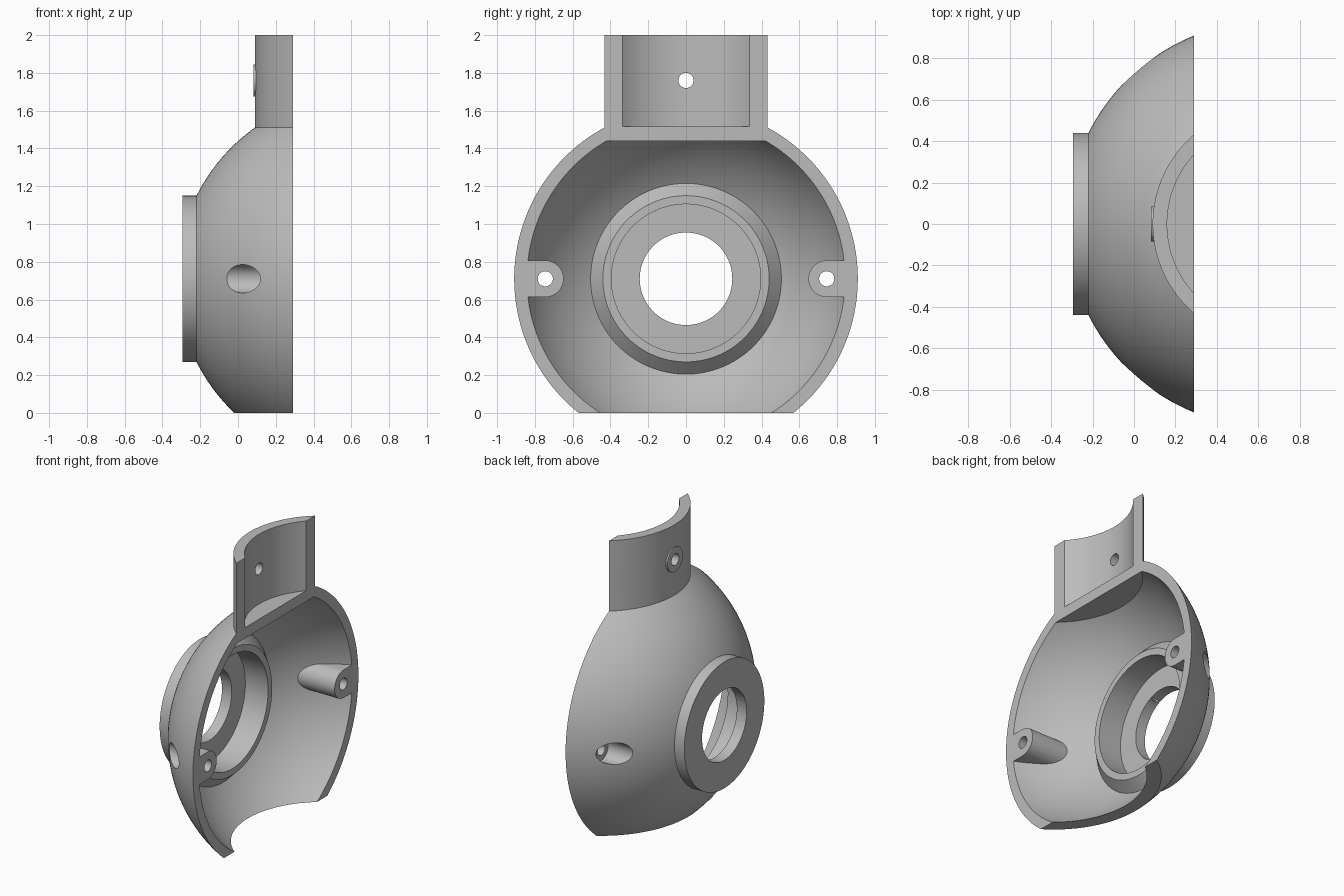
import bpy, bmesh
from math import sin, cos, acos, asin, pi, sqrt
from mathutils import Vector

cube = bpy.data.objects.get("Cube")
if cube:
    bpy.data.objects.remove(cube, do_unlink=True)

CX, CZ = 0.657, 0.71          # sphere / neck axis x, dome axis height
R_OUT, R_IN = 0.981, 0.919    # dome radii
FACE = 0.29                   # open mating plane

grey = bpy.data.materials.new("grey plastic")
grey.use_nodes = True
grey.diffuse_color = (0.5, 0.5, 0.5, 1)
grey.node_tree.nodes["Principled BSDF"].inputs["Base Color"].default_value = (0.5, 0.5, 0.5, 1)


def finish(bm, name):
    bmesh.ops.recalc_face_normals(bm, faces=bm.faces)
    me = bpy.data.meshes.new(name)
    bm.to_mesh(me)
    bm.free()
    me.materials.append(grey)
    ob = bpy.data.objects.new(name, me)
    bpy.context.collection.objects.link(ob)
    return ob


def lathe(name, profile, steps=128):
    """Revolve (x, radius) points around the dome axis."""
    bm = bmesh.new()
    vs = [bm.verts.new((x, 0, CZ + r)) for x, r in profile]
    es = [bm.edges.new(p) for p in zip(vs, vs[1:])]
    bmesh.ops.spin(bm, geom=vs + es, cent=(0, 0, CZ), axis=(1, 0, 0),
                   angle=2 * pi, steps=steps, use_merge=True)
    bmesh.ops.remove_doubles(bm, verts=bm.verts, dist=1e-5)
    return finish(bm, name)


def prism(name, points, direction):
    """Extrude a flat outline along a direction."""
    bm = bmesh.new()
    face = bm.faces.new([bm.verts.new(p) for p in points])
    new = bmesh.ops.extrude_face_region(bm, geom=[face])["geom"]
    bmesh.ops.translate(bm, vec=Vector(direction),
                        verts=[v for v in new if isinstance(v, bmesh.types.BMVert)])
    return finish(bm, name)


def rod(name, y, z, r, x0, x1, n=48):
    pts = [(x0, y + r * cos(2 * pi * i / n), z + r * sin(2 * pi * i / n)) for i in range(n)]
    return prism(name, pts, (x1 - x0, 0, 0))


def slab(name, z0, z1):
    pts = [(-2, -2, z0), (2, -2, z0), (2, 2, z0), (-2, 2, z0)]
    return prism(name, pts, (0, 0, z1 - z0))


def combine(target, tool, operation):
    """Apply a boolean and discard the tool."""
    tool.hide_render = True
    mod = target.modifiers.new("cut", "BOOLEAN")
    mod.operation, mod.solver, mod.object = operation, "EXACT", tool
    bpy.context.view_layer.update()
    result = bpy.data.meshes.new_from_object(
        target.evaluated_get(bpy.context.evaluated_depsgraph_get()))
    target.modifiers.clear()
    target.data = result
    bpy.data.objects.remove(tool, do_unlink=True)


def dome_arc(radius, x_start, r_end, n=28):
    """Sphere section from a given x down to a given ring radius."""
    a0, a1 = acos((CX - x_start) / radius), asin(r_end / radius)
    return [(CX - radius * cos(a), radius * sin(a))
            for a in (a0 + (a1 - a0) * i / n for i in range(n + 1))]


# Dome with the round front collar, trimmed flat at foot and neck
housing = lathe("housing_shell",
                [(FACE, 0)] + dome_arc(R_OUT, FACE, 0.44) + [(-0.295, 0.44), (-0.295, 0)])
combine(housing, slab("trim", 0, 1.515), "INTERSECT")

# Cavity, leaving the raised bearing seat, the flat ceiling and the screw bosses
cavity = lathe("cavity", [(0.4, 0)] + dome_arc(R_IN, 0.4, 0.505) +
               [(-0.045, 0.44), (-0.045, 0.395), (-0.22, 0.395), (-0.22, 0)])
combine(cavity, slab("ceiling", -1, 1.44), "INTERSECT")
for s in (-1, 1):
    b = 0.097
    outline = [(-0.4, s * (0.745 - b * cos(a)), CZ + b * sin(a))
               for a in (pi * (i / 24 - 0.5) for i in range(25))]
    outline += [(-0.4, s * 1.2, CZ + b), (-0.4, s * 1.2, CZ - b)]
    combine(cavity, prism("screw_boss", outline, (1, 0, 0)), "DIFFERENCE")
combine(housing, cavity, "DIFFERENCE")

# Half-round neck with a small round pad
neck_outline = []
for radius, sign in ((0.567, 1), (0.497, -1)):
    a = acos((CX - FACE) / radius)
    neck_outline += [(CX - radius * cos(t), sign * radius * sin(t), 1.51)
                     for t in (a * (i / 24 - 1) for i in range(49))]
neck = prism("neck", neck_outline, (0, 0, 0.49))
combine(neck, rod("neck_pad", 0, 1.76, 0.085, 0.083, 0.13), "UNION")
combine(neck, rod("neck_hole", 0, 1.76, 0.04, -0.5, 0.5), "DIFFERENCE")
combine(housing, neck, "UNION")

# Shaft opening, screw holes and their outer counterbores
combine(housing, rod("shaft_opening", 0, CZ, 0.245, -1, 0.1, 96), "DIFFERENCE")
for s in (-1, 1):
    combine(housing, rod("screw_hole", s * 0.745, CZ, 0.04, -1, 1), "DIFFERENCE")
    combine(housing, rod("counterbore", s * 0.745, CZ, 0.075, -1, 0.13), "DIFFERENCE")

bpy.ops.object.select_all(action="DESELECT")
housing.select_set(True)
bpy.context.view_layer.objects.active = housing
bpy.ops.object.shade_smooth_by_angle(angle=pi / 7)
